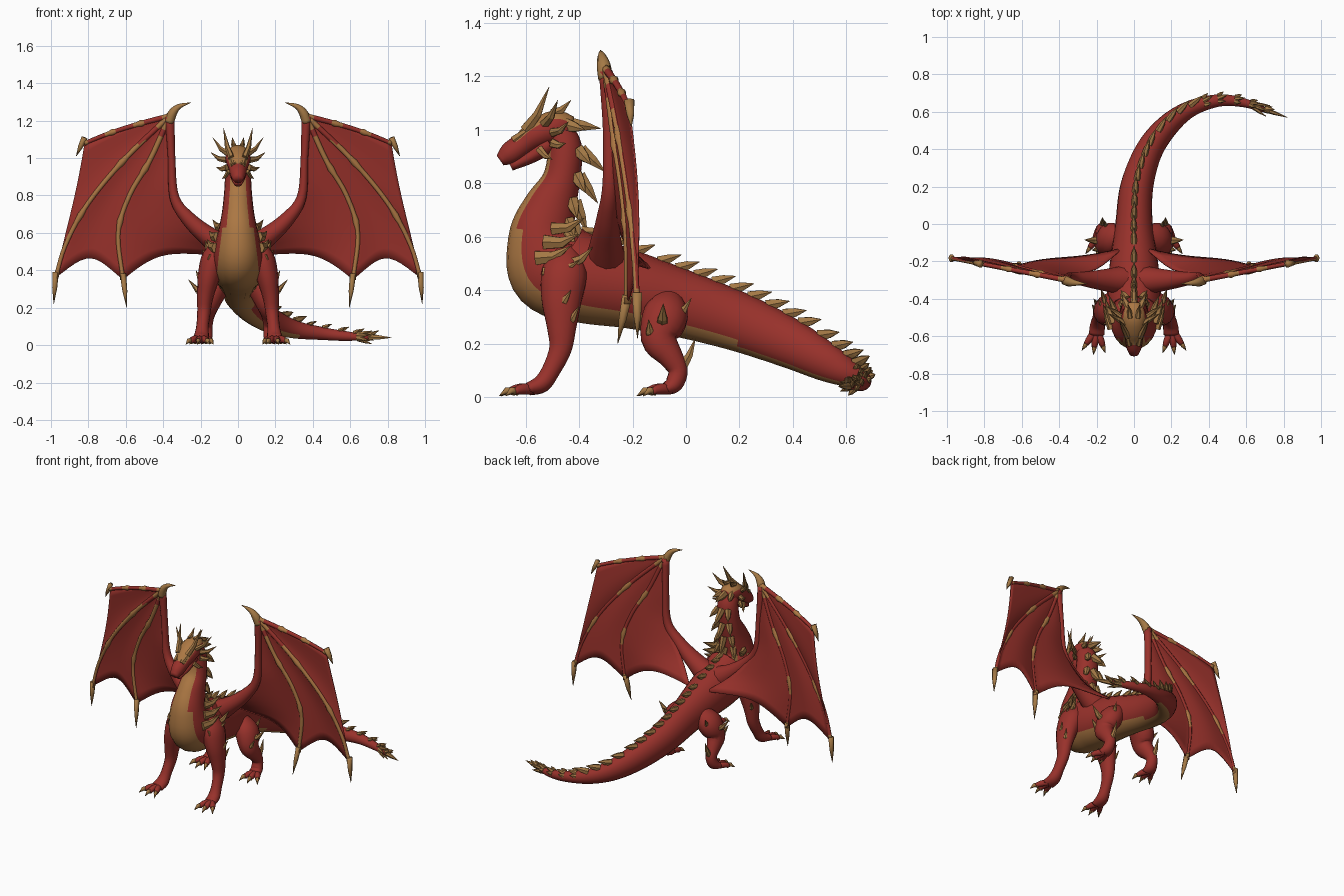
import bpy, bmesh, math
from mathutils import Vector

cube = bpy.data.objects.get("Cube")
if cube:
    bpy.data.objects.remove(cube)


def material(name, colour):
    m = bpy.data.materials.new(name)
    m.use_nodes = True
    m.diffuse_color = (*colour, 1)
    m.node_tree.nodes["Principled BSDF"].inputs["Base Color"].default_value = (*colour, 1)
    m.node_tree.nodes["Principled BSDF"].inputs["Roughness"].default_value = 0.8
    return m


RED, TAN, HORN = 0, 1, 2
MATERIALS = [material("scale_red", (0.315, 0.031, 0.024)),
             material("belly_tan", (0.41, 0.185, 0.056)),
             material("horn_brown", (0.37, 0.19, 0.06))]


def finish(name, bm, smooth=True):
    bmesh.ops.recalc_face_normals(bm, faces=bm.faces)
    mesh = bpy.data.meshes.new(name)
    bm.to_mesh(mesh)
    bm.free()
    for m in MATERIALS:
        mesh.materials.append(m)
    for p in mesh.polygons:
        p.use_smooth = smooth
    ob = bpy.data.objects.new(name, mesh)
    bpy.context.collection.objects.link(ob)
    return ob


def smooth_path(points, steps):
    """Catmull-Rom interpolation of tuples of any length."""
    p = [Vector(q) for q in points]
    p = [2 * p[0] - p[1]] + p + [2 * p[-1] - p[-2]]
    out = []
    for a, b, c, d in zip(p, p[1:], p[2:], p[3:]):
        for i in range(steps):
            t = i / steps
            out.append(0.5 * (2 * b + (c - a) * t + (2 * a - 5 * b + 4 * c - d) * t * t
                              + (3 * b - a - 3 * c + d) * t ** 3))
    return out + [p[-2]]


def frames(path):
    """Centre, tangent, side, up, width and height at each station."""
    centres = [Vector(q[:3]) for q in path]
    out, side = [], None
    for i, c in enumerate(centres):
        t = (centres[min(i + 1, len(path) - 1)] - centres[max(i - 1, 0)]).normalized()
        if side is None:
            side = Vector((1, 0, 0)) if abs(t.x) < 0.9 else Vector((0, 1, 0))
        side = (side - t * side.dot(t)).normalized()
        out.append((c, t, side, side.cross(t), path[i][3], path[i][-1]))
    return out


def tube(bm, path, sides=12, rule=None, mat=RED):
    """Loft elliptical rings along a path of (x, y, z, width, height)."""
    rings = []
    for c, t, side, up, w, h in frames(path):
        angles = [2 * math.pi * j / sides for j in range(sides)]
        rings.append([bm.verts.new(c + side * w * math.cos(a) + up * h * math.sin(a)) for a in angles])
    for i, (r, s) in enumerate(zip(rings, rings[1:])):
        for j in range(sides):
            k = (j + 1) % sides
            f = bm.faces.new((r[j], r[k], s[k], s[j]))
            f.material_index = rule(i / len(rings), 2 * math.pi * (j + 0.5) / sides) if rule else mat
    for ring in (rings[0], rings[-1]):
        bm.faces.new(ring).material_index = mat


def spike(bm, base, tip, r, mat=HORN, bend=0.12):
    base, tip = Vector(base), Vector(tip)
    mid = base.lerp(tip, 0.5) - Vector((0, 0, bend * (tip - base).length))
    tube(bm, [(*base, r * 0.75, r), (*mid, r * 0.6, r * 0.75), (*tip, 0.001, 0.001)], 6, mat=mat)


def flip(points, s):
    return [(q[0] * s, *q[1:]) for q in points]


def belly_rule(u, a):
    edge = -0.6 if 0.25 < u < 0.6 else -0.75
    return TAN if u < 0.8 and math.sin(a) < edge else RED


# Neck, torso and tail in one loft, with a tan underside
body = smooth_path([
    (0, -.50, 1.02, .05, .05), (0, -.455, .94, .066, .064), (0, -.465, .82, .074, .07),
    (0, -.508, .71, .086, .1), (0, -.54, .6, .108, .125), (0, -.495, .49, .135, .178),
    (0, -.37, .44, .145, .165), (0, -.2, .40, .128, .145), (0, 0, .345, .1, .125),
    (.015, .2, .28, .088, .11), (.08, .39, .2, .073, .092), (.18, .525, .13, .06, .072),
    (.3, .615, .085, .044, .05), (.45, .66, .062, .033, .035), (.58, .65, .048, .025, .026),
    (.7, .61, .042, .014, .014)], 6)
bm = bmesh.new()
tube(bm, body, 20, belly_rule)
finish("body", bm)

# Spines along the neck, back and tail
bm = bmesh.new()
last = None
for i, (c, t, side, up, w, h) in enumerate(frames(body)):
    if i < 2 or (last is not None and (c - last).length < 0.068):
        continue
    last = c
    neck, tail = i < 24, i > 74
    size = 0.11 if neck else 0.095 if not tail else 0.06
    angles = (0.95, 1.57, 2.19) if neck or tail else (1.57,)
    for a in angles:
        n = side * math.cos(a) * w + up * math.sin(a) * h
        base = c + n * 0.92
        k = 1 if a == 1.57 else 0.65
        lift = 0.8 if neck else 0.5
        spike(bm, base, base + (n.normalized() * lift + t * 0.8) * size * k, size * 0.25, bend=0)
c, t, side, up, w, h = frames(body)[-4]
for j in range(6):
    n = side * math.cos(j * math.pi / 3) + up * math.sin(j * math.pi / 3)
    spike(bm, c + n * 0.012, c + n * 0.035 + t * 0.08, 0.014, bend=0)
spike(bm, body[-2][:3], (.82, .57, .04), 0.018, bend=0)
finish("back_spines", bm, False)

# Head with a tan crown, and lower jaw
bm = bmesh.new()
tube(bm, smooth_path([(0, -.43, 1.0, .045, .05), (0, -.49, 1.01, .066, .062), (0, -.56, .98, .064, .055),
                      (0, -.61, .945, .05, .045), (0, -.66, .91, .041, .042), (0, -.695, .885, .026, .022)], 4),
     rule=lambda u, a: TAN if u < 0.6 and math.sin(a) < -0.6 else RED)
finish("head", bm)
bm = bmesh.new()
tube(bm, smooth_path([(0, -.51, .95, .052, .04), (0, -.58, .9, .042, .026), (0, -.655, .862, .022, .016)], 4))
finish("lower_jaw", bm)

# Horns, brow ridges, cheek frills and shoulder, elbow and knee spikes
HORNS = [((.035, -.6, 1.0), (.078, -.512, 1.16), .023), ((.05, -.53, 1.02), (.135, -.48, 1.11), .02),
         ((.06, -.5, .99), (.145, -.44, 1.03), .018), ((.06, -.5, .95), (.115, -.45, .95), .018),
         ((.025, -.645, .96), (.045, -.55, 1.06), .018), ((.05, -.55, .93), (.085, -.5, .89), .016),
         ((.02, -.5, 1.06), (.03, -.43, 1.11), .02), ((.012, -.67, .935), (.015, -.635, .985), .01)]
LIMB_SPIKES = [((.12, -.56, .52), (.165, -.43, .565), .03), ((.11, -.53, .58), (.155, -.4, .61), .03),
               ((.14, -.53, .46), (.19, -.4, .51), .03), ((.09, -.5, .63), (.135, -.38, .67), .026),
               ((.15, -.52, .41), (.185, -.43, .455), .02), ((.15, -.43, .5), (.175, -.35, .56), .022),
               ((.185, -.45, .27), (.215, -.4, .34), .02), ((.19, -.48, .34), (.225, -.43, .4), .02),
               ((.17, -.09, .27), (.265, -.085, .35), .026), ((.17, -.13, .22), (.225, -.14, .29), .022),
               ((.14, -.04, .3), (.158, .02, .37), .02), ((.17, -.01, .12), (.168, .035, .22), .02)]
for name, spikes in (("head_horns", HORNS), ("limb_spikes", LIMB_SPIKES)):
    bm = bmesh.new()
    for s in (1, -1):
        for base, tip, r in spikes:
            spike(bm, *flip([base, tip], s), r)
    finish(name, bm, False)

FRONT_LEG = [(.08, -.45, .56, .03, .04), (.125, -.455, .47, .066, .085), (.155, -.465, .37, .06, .078),
             (.175, -.465, .26, .044, .056), (.182, -.47, .18, .036, .043), (.19, -.505, .1, .033, .035),
             (.195, -.54, .05, .04, .034), (.2, -.59, .03, .042, .024)]
REAR_LEG = [(.05, -.06, .39, .03, .04), (.12, -.075, .31, .07, .085), (.155, -.1, .22, .058, .07),
            (.168, -.06, .155, .042, .048), (.17, -.03, .1, .034, .037), (.175, -.045, .05, .038, .034),
            (.18, -.075, .03, .042, .024)]


def wing_y(x):
    return -0.3 + 0.19 * (x - 0.36)


def finger(points, back=0):
    """Finger joints in the wing plane, drifting back towards the tip."""
    return [(x, wing_y(x) + back * i / len(points), z) for i, (x, z) in enumerate(points)]


WRIST = (.365, 1.225)
FINGERS = [finger([WRIST, (.52, 1.185), (.68, 1.135), (.82, 1.08)]),
           finger([WRIST, (.6, 1.0), (.8, .76), (.92, .54), (.975, .36)]),
           finger([WRIST, (.47, .99), (.58, .8), (.64, .6), (.615, .35)], 0.04)]
ROOT = [(.365, -.3, 1.225), (.358, -.28, 1.0), (.34, -.27, .79), (.2, -.24, .6), (.06, -.13, .48)]
ARM = [(.04, -.3, .5, .08, .08), (.15, -.3, .575, .055, .06), (.26, -.295, .67, .04, .04),
       (.34, -.285, .79, .026, .028), (.355, -.288, 1.0, .02, .023), (.365, -.3, 1.22, .026, .026)]
TIPS = [(.865, 1.01), (.985, .22), (.595, .2)]


def resample(points, count):
    """Evenly spaced points along a smoothed path."""
    p = smooth_path(points, 12)
    lengths = [0]
    for a, b in zip(p, p[1:]):
        lengths.append(lengths[-1] + (b - a).length)
    out, k = [], 0
    for i in range(count + 1):
        d = lengths[-1] * i / count
        while k < len(p) - 2 and lengths[k + 1] < d:
            k += 1
        out.append(p[k].lerp(p[k + 1], (d - lengths[k]) / (lengths[k + 1] - lengths[k])))
    return out


def joint_rule(u, a):
    return TAN if round(u * 25) % 8 in (0, 1, 7) else RED


for s, label in ((1, "left"), (-1, "right")):
    # Legs with three clawed toes
    for name, leg in (("front", FRONT_LEG), ("rear", REAR_LEG)):
        bm = bmesh.new()
        tube(bm, smooth_path(flip(leg, s), 4), 14)
        x, y, z = leg[-1][:3]
        for angle in (-0.35, 0.12, 0.6):
            d = Vector((math.sin(angle), -math.cos(angle), 0))
            a = Vector((x, y + 0.03, z)) + d * 0.015
            b, c = a + d * 0.05, a + d * 0.085 - Vector((0, 0, .008))
            toe = [(*a, .02, .02), (*b, .019, .02), (*c, .014, .014)]
            tube(bm, smooth_path(flip(toe, s), 3), 8)
            spike(bm, *flip([c - d * 0.015, (*(c + d * 0.04).xy, .004)], s), .018, bend=-0.2)
        finish(f"{label}_{name}_leg", bm)

    # Wing arm and its hooked wrist claw
    bm = bmesh.new()
    tube(bm, smooth_path(flip(ARM, s), 5), 12)
    claw = [(.368, -.3, 1.19, .026, .028), (.35, -.308, 1.24, .024, .026),
            (.315, -.315, 1.276, .014, .016), (.25, -.32, 1.297, .001, .001)]
    tube(bm, smooth_path(flip(claw, s), 4), 8, mat=HORN)
    finish(f"{label}_wing_arm", bm)

    # Wing fingers with swollen tan joints; the lower two are tan along the front
    bm = bmesh.new()
    for points, (tx, tz) in zip(FINGERS, TIPS):
        path = []
        for i, p in enumerate(resample(points, 24)):
            r = 0.015 - 0.004 * i / 24 + 0.005 * (i % 8 == 0)
            path.append((p.x * s, p.y, p.z, r, r))
        tube(bm, path, 8, joint_rule)
        end = Vector(points[-1])
        spike(bm, *flip([end + Vector((0, 0, .03)), (tx, wing_y(tx), tz)], s), .022, bend=0)
        if points is not FINGERS[0]:
            bm.normal_update()
            bmesh.ops.recalc_face_normals(bm, faces=bm.faces)
            for f in bm.faces:
                x, z = f.calc_center_median().xz
                below_top = z < 1.2 - 0.25 * (abs(x) - 0.36)
                if f.normal.y < -0.3 and f.material_index == RED and below_top and z < 1.06 + 0.3 * (0.6 - abs(x)):
                    f.material_index = TAN
    finish(f"{label}_wing_fingers", bm)

    # Membrane bays stretched between fingers, with scalloped edges
    bm = bmesh.new()
    for (first, second), scallop in zip(zip(FINGERS, FINGERS[1:] + [ROOT]), (0.03, 0.11, 0.1)):
        a, b = resample(first, 60), resample(second, 60)
        grid = []
        for j in range(13):
            u = j / 12
            arc = math.sin(math.pi * u)
            row = []
            for i in range(17):
                k = 60 * i / 16 * (1 - scallop * arc)
                n = min(int(k), 59)
                p = a[n].lerp(a[n + 1], k - n).lerp(b[n].lerp(b[n + 1], k - n), u)
                row.append(bm.verts.new((p.x * s, p.y + 0.02 * arc * i / 16, p.z)))
            grid.append(row)
        for r, q in zip(grid, grid[1:]):
            for i in range(16):
                bm.faces.new((r[i], r[i + 1], q[i + 1], q[i]))
    bmesh.ops.remove_doubles(bm, verts=bm.verts, dist=0.0005)
    membrane = finish(f"{label}_wing_membrane", bm)
    mod = membrane.modifiers.new("thickness", "SOLIDIFY")
    mod.thickness, mod.offset = 0.007, 0
